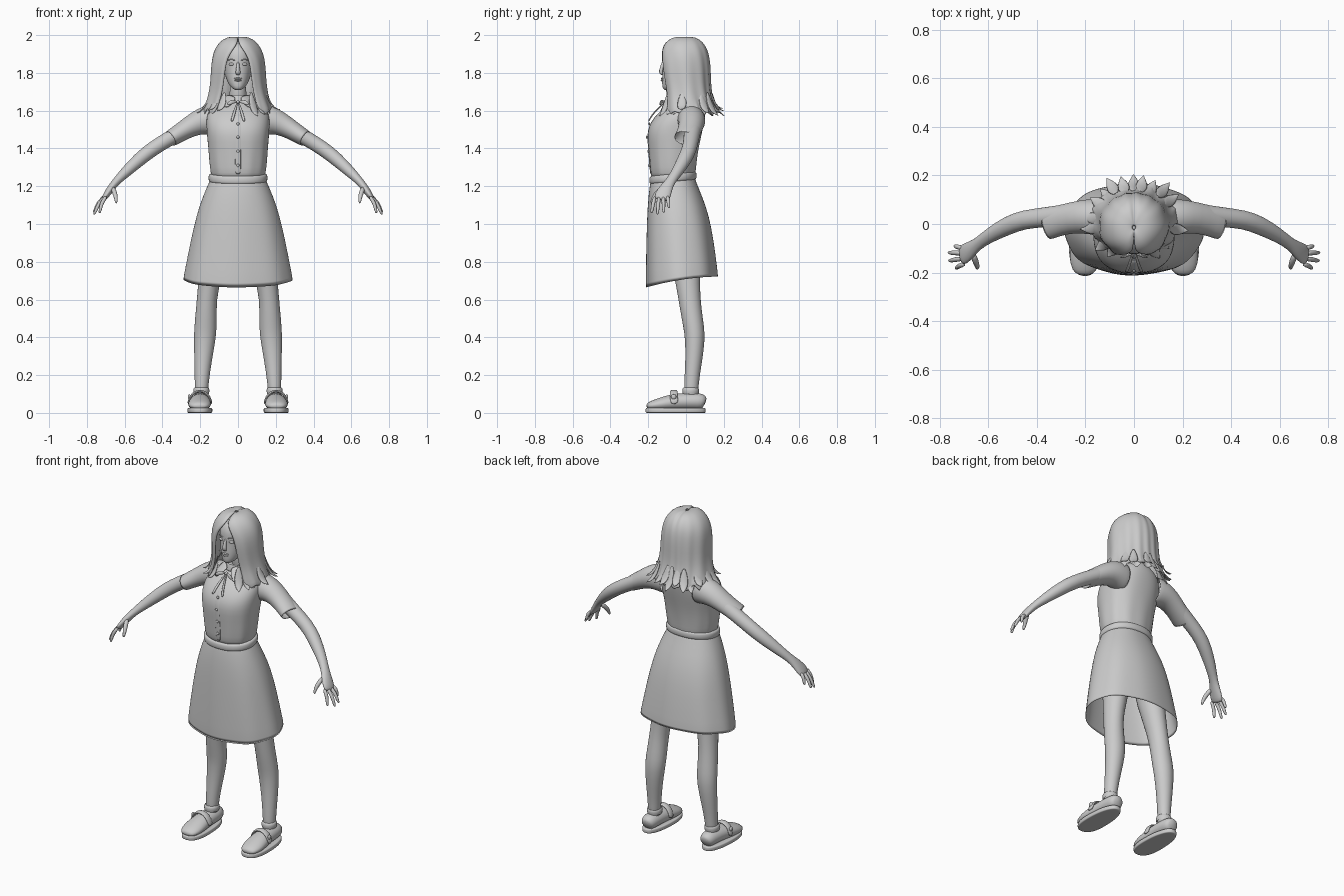
import bpy, bmesh, random
from math import sin, cos, pi, exp, copysign
from mathutils import Vector as V

random.seed(4)


def finish(name, bm, sub=1, mirror=False, thick=0):
    bmesh.ops.remove_doubles(bm, verts=bm.verts, dist=1e-5)
    bmesh.ops.recalc_face_normals(bm, faces=bm.faces)
    me = bpy.data.meshes.new(name)
    bm.to_mesh(me)
    bm.free()
    for p in me.polygons:
        p.use_smooth = True
    ob = bpy.data.objects.new(name, me)
    bpy.context.collection.objects.link(ob)
    if mirror:
        ob.modifiers.new("mirror", 'MIRROR')
    if thick:
        m = ob.modifiers.new("thickness", 'SOLIDIFY')
        m.thickness = thick
    if sub:
        m = ob.modifiers.new("smooth", 'SUBSURF')
        m.levels = m.render_levels = sub
    return ob


def loft(name, rings, closed=True, caps=True, **kw):
    bm = bmesh.new()
    rows = [[bm.verts.new(p) for p in r] for r in rings]
    n = len(rows[0])
    for a, b in zip(rows, rows[1:]):
        for i in range(n if closed else n - 1):
            j = (i + 1) % n
            bm.faces.new((a[i], a[j], b[j], b[i]))
    if caps:
        bm.faces.new(rows[0])
        bm.faces.new(rows[-1])
    return finish(name, bm, **kw)


def section(z, hw, yf, yb, p=2.0, cx=0, n=32, taper=0, tilt=0, fold=0, k=9):
    """Horizontal rounded outline between a front and a back depth."""
    out = []
    for i in range(n):
        a = 2 * pi * i / n
        c, s = cos(a), sin(a)
        r = 1 + fold * cos(k * a + 0.6)
        x = hw * copysign(abs(c) ** (2 / p), c) * r * (1 - taper * s)
        y = (yf + yb) / 2 + (yb - yf) / 2 * copysign(abs(s) ** (2 / p), s) * r
        out.append(V((cx + x, y, z + tilt * (y - (yf + yb) / 2))))
    return out


def tube(name, pts, ref=(0, 1, 0), n=14, **kw):
    """Tube through (x, y, z, radius along ref, other radius)."""
    ps = [V(p[:3]) for p in pts]
    rings = []
    for i, p in enumerate(pts):
        t = (ps[min(i + 1, len(ps) - 1)] - ps[max(i - 1, 0)]).normalized()
        side = (V(ref) - t * t.dot(V(ref))).normalized()
        up = t.cross(side)
        rings.append([ps[i] + side * p[3] * cos(2 * pi * j / n) + up * p[4] * sin(2 * pi * j / n)
                      for j in range(n)])
    return loft(name, rings, **kw)


def ball(name, loc, size, mirror=False):
    bm = bmesh.new()
    bmesh.ops.create_uvsphere(bm, u_segments=14, v_segments=8, radius=1)
    for v in bm.verts:
        v.co = V(loc) + V(a * b for a, b in zip(v.co, size))
    finish(name, bm, sub=0, mirror=mirror)


# Blouse body, gathered at the waist
loft("blouse", [section(*s) for s in [
    (1.63, .125, -.095, .10, 2), (1.65, .085, -.07, .09, 2), (1.665, .058, -.055, .08, 2)][::-1]]
    + [section(z, hw, yf, yb, p, fold=f, k=11) for z, hw, yf, yb, p, f in [
        (1.60, .158, -.135, .105, 2.2, 0), (1.56, .168, -.172, .10, 2.3, 0),
        (1.52, .168, -.196, .093, 2.4, 0), (1.47, .165, -.207, .082, 2.4, .003),
        (1.40, .158, -.2, .066, 2.3, .012), (1.33, .153, -.194, .056, 2.3, .02),
        (1.27, .146, -.19, .05, 2.2, .025), (1.22, .135, -.18, .045, 2.2, 0)]])

# Belt and open skirt
loft("belt", [section(z, .145 + o, -.183 - o, .045 + o, 2.2, tilt=.1) for z, o in [
    (1.222, -.01), (1.223, .006), (1.23, .012), (1.258, .012), (1.265, .006), (1.266, -.01)]], caps=False)
rows = [section(z, hw, yf, yb, 2.2, fold=f, k=8, n=48) for z, hw, yf, yb, f in [
    (1.25, .14, -.182, .045, 0), (1.2, .163, -.193, .062, 0), (1.1, .204, -.203, .105, .003),
    (.98, .235, -.207, .135, .007), (.84, .263, -.21, .155, .01), (.7, .29, -.212, .17, .012)]]
for p in rows[-1]:
    s = (p.y + .021) / .191
    p.z += .03 * s - .013 * s * s
loft("skirt", rows, caps=False, thick=.004)

# Legs and strapped shoes
tube("leg", [(.1, -.02, 1.05, .1, .09), (.125, -.005, .85, .085, .075), (.16, .012, .66, .062, .054),
             (.168, .025, .55, .058, .056), (.172, .042, .45, .056, .061), (.176, .048, .39, .054, .059),
             (.185, .042, .28, .046, .048), (.193, .027, .15, .038, .036), (.195, .027, .05, .04, .036)],
     mirror=True)
tube("shoe", [(.198, .102, .05, .03, .03), (.198, .085, .06, .045, .045), (.198, .04, .062, .052, .045),
              (.2, -.03, .06, .054, .045), (.202, -.08, .055, .059, .044), (.204, -.14, .045, .065, .035),
              (.204, -.19, .038, .053, .024), (.204, -.21, .033, .03, .012)],
     ref=(1, 0, 0), mirror=True)
loft("sole", [section(z, .061 + o, -.21 - o, .1 + o, 2.4, cx=.202, taper=.13) for z, o in [
    (0, -.01), (0, .002), (.004, .005), (.022, .005), (.026, .002), (.026, -.01)]], mirror=True)
tube("shoe_strap", [(.14, -.06, .045, .022, .007), (.15, -.065, .085, .021, .007), (.175, -.065, .11, .02, .008),
                    (.202, -.065, .117, .02, .008), (.229, -.065, .11, .02, .008),
                    (.254, -.065, .085, .021, .007), (.264, -.06, .045, .022, .007)], mirror=True)
ball("strap_buckle", (.258, -.065, .085), (.008, .014, .014), True)
loft("ankle_cuff", [section(z, .035 + o, -.012 - o, .062 + o, cx=.194, n=16) for z, o in [
    (.1, .006), (.118, .01), (.132, .006), (.134, 0)]], caps=False, mirror=True)

# Arms, sleeves and hands
tube("arm", [(.14, .045, 1.575, .06, .055), (.24, .04, 1.525, .05, .048), (.36, .028, 1.455, .042, .04),
             (.45, .02, 1.4, .04, .04), (.52, -.005, 1.345, .04, .038), (.6, -.05, 1.27, .03, .029),
             (.645, -.083, 1.225, .025, .021), (.672, -.105, 1.19, .036, .021),
             (.7, -.125, 1.15, .045, .017), (.715, -.132, 1.125, .038, .012)], mirror=True)
tube("sleeve", [(.11, .025, 1.55, .075, .085), (.17, .03, 1.55, .075, .078), (.22, .03, 1.535, .069, .064),
                (.29, .02, 1.495, .062, .05), (.36, -.002, 1.45, .066, .045)],
     n=20, caps=False, mirror=True, thick=.005)
for i, tip in enumerate([(.74, -.09, 1.085), (.766, -.118, 1.06), (.764, -.152, 1.05), (.735, -.183, 1.057)]):
    a, b = V((.705 - .003 * i, -.098 - .022 * i, 1.148)), V(tip)
    m = a.lerp(b, .5) + V((.008, 0, .008))
    tube("finger", [(*a, .011, .012), (*m, .011, .011), (*a.lerp(b, .85), .009, .009), (*b, .005, .005)],
         n=8, mirror=True)
tube("thumb", [(.665, -.12, 1.195, .014, .014), (.652, -.155, 1.165, .015, .014),
               (.645, -.175, 1.135, .011, .011), (.645, -.185, 1.108, .006, .006)], n=8, mirror=True)

# Neck, head and face
tube("neck", [(0, .03, 1.6, .052, .052), (0, .02, 1.67, .047, .046), (0, 0, 1.77, .05, .045)])
loft("head", [section(*s, 2.1) for s in [
    (1.708, .014, -.115, -.08), (1.72, .034, -.125, -.04), (1.745, .054, -.127, .02), (1.79, .07, -.126, .07),
    (1.84, .079, -.122, .09), (1.89, .082, -.126, .1), (1.93, .075, -.112, .09), (1.965, .05, -.08, .06)]])
tube("nose", [(0, -.119, 1.862, .008, .007), (0, -.128, 1.825, .011, .009), (0, -.136, 1.802, .011, .015),
              (0, -.122, 1.789, .006, .011)])
ball("upper_lip", (0, -.124, 1.77), (.024, .009, .005))
ball("lower_lip", (0, -.124, 1.761), (.02, .01, .006))
ball("eye", (.033, -.112, 1.846), (.017, .009, .008), True)
tube("eyebrow", [(.014, -.122, 1.866, .005, .003), (.036, -.118, 1.873, .005, .003),
                 (.055, -.103, 1.866, .004, .002)], n=8, mirror=True)

# Hair shell with a centre parting, face opening and ragged ends
levels = [(2.0, .004, -.02, -.01, 0), (1.993, .055, -.07, .055, 0), (1.965, .098, -.112, .092, .03),
          (1.925, .125, -.133, .115, .2), (1.88, .139, -.144, .125, .42), (1.82, .145, -.145, .13, .5),
          (1.75, .148, -.137, .131, .55), (1.69, .156, -.13, .136, .6), (1.64, .17, -.135, .15, .65),
          (1.585, .186, -.145, .172, .7)]
cols, rows = 73, []
for k, (z, hw, yf, yb, gap) in enumerate(levels):
    row = []
    for i in range(cols):
        u = 2 * i / (cols - 1) - 1
        a = u * (pi - gap)
        r = 1 + .003 * k * sin(34 * u + 3 * sin(5 * u)) - (.06 if abs(u) == 1 and k > 2 else 0)
        x, y = hw * r * sin(a), (yf + yb) / 2 + (yb - yf) / 2 * r * cos(a)
        dz = -.01 * exp(-(x / .012) ** 2) if k < 5 else 0
        if k == len(levels) - 1:
            dz = .012 * abs((i % 6) - 3) - .015 + random.uniform(-.01, .01)
        row.append((x, y, z + dz))
    rows.append(row)
loft("hair", rows, closed=False, caps=False, thick=.008)

# Flicked-out hair ends around the shoulders
bm = bmesh.new()
for i in range(21):
    a = -2.45 + 4.9 * i / 20 + random.uniform(-.06, .06)
    f = random.uniform(.94, 1.06) * (.85 if abs(a) > 1.9 else 1)
    drop = random.uniform(-.02, .025)
    out, tan, prev = V((sin(a), cos(a), 0)), V((cos(a), -sin(a), 0)), None
    for j, (r, z, w) in enumerate([(.14, 1.7, .008), (.155, 1.655, .024), (.172, 1.62, .027),
                                   (.193, 1.597, .018), (.212, 1.59, .002)]):
        c = out * r * f + V((0, -.002, z + drop * j / 4))
        row = [bm.verts.new(c + tan * w * s + out * (.008 if s == 0 else 0)) for s in (-1, 0, 1)]
        if prev:
            for q in (0, 1):
                bm.faces.new((prev[q], prev[q + 1], row[q + 1], row[q]))
        prev = row
finish("hair_ends", bm, thick=.004)

# Collar, bow and buttons
loft("collar_band", [section(z, w, -.03 - w * .75, .035 + w * .8) for z, w in [
    (1.645, .07), (1.67, .06), (1.685, .056)]], caps=False, thick=.005)
loft("collar_flap", [[(.006, -.083, 1.672), (.035, -.07, 1.684), (.062, -.03, 1.69)],
                     [(.022, -.105, 1.648), (.05, -.1, 1.652), (.085, -.055, 1.657)],
                     [(.05, -.138, 1.618), (.072, -.128, 1.618), (.1, -.085, 1.63)]],
     closed=False, caps=False, mirror=True, thick=.006)
ball("bow_knot", (0, -.112, 1.645), (.01, .01, .01))
tube("bow_loop", [(.004, -.112, 1.645, .004, .005), (.025, -.13, 1.65, .006, .012),
                  (.045, -.135, 1.64, .006, .013), (.056, -.137, 1.632, .004, .005)], n=8, mirror=True)
tube("bow_tail", [(.003, -.115, 1.642, .004, .004), (.014, -.15, 1.61, .004, .007),
                  (.024, -.182, 1.575, .004, .008), (.034, -.2, 1.54, .004, .008)], n=8, mirror=True)
for z, y in [(1.53, -.195), (1.46, -.208), (1.385, -.2), (1.31, -.195)]:
    ball("button", (0, y, z), (.008, .005, .008))
loft("button_placket", [[(x, y, z) for x in (-.016, 0, .016)] for z, y in [
    (1.585, -.15), (1.56, -.172), (1.52, -.196), (1.47, -.207), (1.4, -.2), (1.33, -.196), (1.26, -.19)]],
     closed=False, caps=False, thick=.006)
